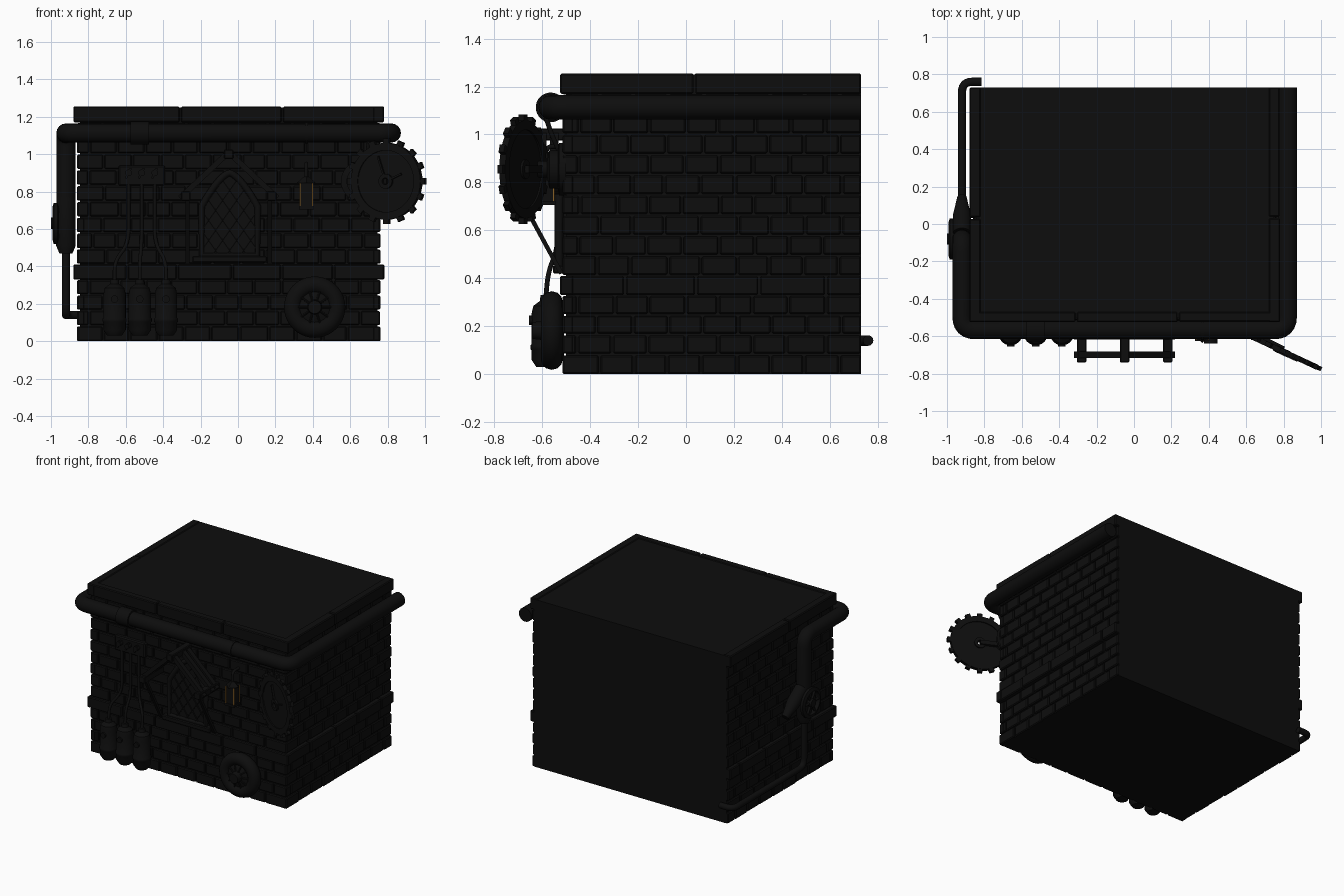
import bpy, bmesh, math, random
from mathutils import Vector, Matrix

if "Cube" in bpy.data.objects:
    bpy.data.objects.remove(bpy.data.objects["Cube"])
random.seed(4)

def material(name, col):
    m = bpy.data.materials.new(name)
    m.diffuse_color = (*col, 1)
    m.use_nodes = True
    m.node_tree.nodes["Principled BSDF"].inputs["Base Color"].default_value = m.diffuse_color
    return m
DARK = material("soot", (0.004, 0.004, 0.004))
GLOW = material("amber", (0.25, 0.12, 0.02))

def finish(name, bm, mat=DARK, smooth=False):
    bmesh.ops.recalc_face_normals(bm, faces=bm.faces)
    me = bpy.data.meshes.new(name)
    bm.to_mesh(me)
    bm.free()
    ob = bpy.data.objects.new(name, me)
    bpy.context.collection.objects.link(ob)
    me.materials.append(mat)
    if smooth:
        bpy.ops.object.select_all(action='DESELECT')
        ob.select_set(True)
        bpy.context.view_layer.objects.active = ob
        bpy.ops.object.shade_smooth_by_angle(angle=math.radians(40))
    return ob

def add_box(bm, x0, x1, y0, y1, z0, z1):
    m = Matrix.Translation(((x0+x1)/2, (y0+y1)/2, (z0+z1)/2)) @ Matrix.Diagonal((x1-x0, y1-y0, z1-z0, 1))
    bmesh.ops.create_cube(bm, size=1, matrix=m)

def bevel(bm, w):
    bmesh.ops.bevel(bm, geom=bm.edges[:], offset=w, segments=1, affect='EDGES')

def box(name, *b, bev=0, mat=DARK):
    bm = bmesh.new()
    add_box(bm, *b)
    if bev:
        bevel(bm, bev)
    return finish(name, bm, mat)

def orient(c, axis):
    return Matrix.Translation(c) @ Vector(axis).to_track_quat('Z', 'Y').to_matrix().to_4x4()

def beam(name, a, b, w, h):
    a, b = Vector(a), Vector(b)
    bm = bmesh.new()
    m = orient((a+b)/2, b-a) @ Matrix.Diagonal((w, h, (b-a).length, 1))
    bmesh.ops.create_cube(bm, size=1, matrix=m)
    return finish(name, bm)

def lathe(name, prof, c, axis=(0, 0, 1), steps=32, closed=False):
    """Turn a (radius, height) profile round an axis."""
    bm = bmesh.new()
    vs = [bm.verts.new((r, 0, h)) for r, h in prof]
    es = [bm.edges.new(p) for p in zip(vs, vs[1:] + (vs[:1] if closed else []))]
    bmesh.ops.spin(bm, geom=vs + es, cent=(0, 0, 0), axis=(0, 0, 1), angle=math.tau, steps=steps)
    bmesh.ops.remove_doubles(bm, verts=bm.verts, dist=1e-5)
    bm.transform(orient(c, axis))
    return finish(name, bm, smooth=True)

def tube(name, pts, r, fillet=0, closed=False, res=4):
    """Round pipe through the points, corners rounded by fillet."""
    P = [Vector(p) for p in pts]
    path = [P[0]]
    for a, b, c in zip(P, P[1:], P[2:]):
        if fillet:
            s = b + (a-b).normalized() * min(fillet, (a-b).length*.5)
            e = b + (c-b).normalized() * min(fillet, (c-b).length*.5)
            path += [s*(1-t)**2 + b*2*t*(1-t) + e*t*t for t in [i/6 for i in range(7)]]
        else:
            path.append(b)
    path.append(P[-1])
    cu = bpy.data.curves.new(name, 'CURVE')
    cu.dimensions = '3D'
    cu.bevel_depth, cu.bevel_resolution, cu.use_fill_caps = r, res, True
    sp = cu.splines.new('POLY')
    sp.points.add(len(path)-1)
    for q, p in zip(sp.points, path):
        q.co = (*p, 1)
    sp.use_cyclic_u = closed
    tmp = bpy.data.objects.new("tmp", cu)
    bpy.context.collection.objects.link(tmp)
    bpy.context.view_layer.update()
    me = bpy.data.meshes.new_from_object(tmp.evaluated_get(bpy.context.evaluated_depsgraph_get()))
    bpy.data.objects.remove(tmp)
    bm = bmesh.new()
    bm.from_mesh(me)
    return finish(name, bm, smooth=True)

# Wall core
box("wall_core", -.845, .745, -.50, .73, 0, 1.25)

# Brick courses on front and both sides, with wider stone bands
def course(bm, z0, z1, length, shift, out):
    g = .004
    for wall in ("front", "left", "right"):
        lo, hi = (-.86-out, .76+out) if wall == "front" else (-.515-out*.5, .73)
        cuts = [lo]
        p = lo + length*(.5 if shift else 1)
        while p < hi - length*.35:
            cuts.append(p + random.uniform(-.012, .012))
            p += length
        cuts.append(hi)
        for a, b in zip(cuts, cuts[1:]):
            a, b = a + (g if a > lo else 0), b - (g if b < hi else 0)
            o = out + random.uniform(-.004, .002)
            if wall == "front":
                add_box(bm, a, b, -.515-o*.5, -.47, z0+g, z1-g)
            elif wall == "left":
                add_box(bm, -.86-o, -.82, a, b, z0+g, z1-g)
            else:
                add_box(bm, .72, .76+o, a, b, z0+g, z1-g)
bm = bmesh.new()
for i in range(4):
    course(bm, i*.0825 - (.004 if i == 0 else 0), (i+1)*.0825, .145, i % 2, 0)
for i in range(9):
    course(bm, .41+i*.0845, .41+(i+1)*.0845, .145, i % 2, 0)
bevel(bm, .006)
finish("bricks", bm)
bm = bmesh.new()
course(bm, .326, .414, .28, 0, .02)
course(bm, 1.166, 1.259, .56, 0, .02)
bevel(bm, .006)
finish("stone_bands", bm)

# Gutter pipe round the top and down the left side
Y, Z = -.565, 1.113
tube("gutter_pipe", [(.82, .73, Z), (.82, Y, Z), (-.92, Y, Z), (-.92, -.08, Z), (-.92, -.08, .62)], .051, .07, res=6)
for x, w, r in ((-.525, .05, .062), (.365, .008, .056)):
    lathe("gutter_collar", [(0, -w), (r, -w), (r, w), (0, w)], (x, Y, Z), (1, 0, 0))

# Left valve: tapered body, angled spout, hand wheel, drain pipe
lathe("valve_body", [(0, -.16), (.035, -.16), (.052, -.12), (.052, .1), (.05, .16), (0, .16)], (-.92, -.08, .63))
lathe("valve_spout", [(0, 0), (.048, 0), (.048, .12), (.025, .24), (0, .24)], (-.92, -.05, .73), (0, .75, -.55))
lathe("valve_wheel", [(.085, -.018), (.11, -.01), (.11, .01), (.085, .018)], (-.975, -.08, .63), (1, 0, 0), closed=True)
lathe("valve_hub", [(0, -.04), (.03, -.04), (.03, .06), (0, .06)], (-.96, -.08, .63), (1, 0, 0))
for k in range(3):
    a = k*math.pi/3
    d = Vector((0, math.cos(a), math.sin(a)))*.095
    c = Vector((-.978, -.08, .63))
    tube("valve_spoke", [c-d, c+d], .009)
tube("drain_pipe", [(-.92, -.08, .5), (-.92, -.08, .14), (-.92, .76, .14), (-.815, .76, .14)], .022, .06)

# Arched lattice window
CX, W = -.045, .15
def arch(x):
    return .72 + .18*(1 - (abs(x)/W)**1.5)
xs = [-W + 2*W*i/16 for i in range(17)]
outline = [(CX-W, .46)] + [(CX+x, arch(x)) for x in xs] + [(CX+W, .46)]
bm = bmesh.new()
f = bm.faces.new([bm.verts.new((x, -.528, z)) for x, z in outline])
ext = bmesh.ops.extrude_face_region(bm, geom=[f])
bmesh.ops.translate(bm, vec=(0, .03, 0), verts=[v for v in ext['geom'] if isinstance(v, bmesh.types.BMVert)])
finish("window_pane", bm)
tube("window_frame", [(x, -.53, z) for x, z in outline], .018, closed=True)
for s in (-1, 1):
    for k in range(-8, 9):
        line = [(k*.075 + s*(t/80*.5 - .25)*.7, .45 + t/80*.5) for t in range(81)]
        line = [p for p in line if abs(p[0]) < W and .46 < p[1] < arch(p[0])]
        if len(line) > 3:
            tube("window_lattice", [(CX+x, -.531, z) for x, z in (line[0], line[-1])], .005, res=1)
box("window_sill", CX-.2, CX+.2, -.555, -.5, .42, .455, bev=.006)

# Timber gable over the window
for x, z in ((-.28, .775), (-.05, 1.0), (.18, .775)):
    box("canopy_purlin", x-.025, x+.025, -.74, -.5, z-.025, z+.025, bev=.005)
for s in (-1, 1):
    for y in (-.70, -.6, -.55):
        beam("canopy_rafter", (-.05, y, 1.01), (-.05+s*.26, y, .765), .035, .03)
    beam("canopy_brace", (-.05+s*.22, -.71, .77), (-.05+s*.22, -.52, .42), .022, .018)

# Three gas bottles with hoses to a tap panel
box("tap_panel", -.64, -.39, -.545, -.5, .83, .94, bev=.008)
for x, tx in ((-.66, -.585), (-.525, -.515), (-.385, -.445)):
    lathe("gas_bottle", [(0, .03), (.04, .03), (.06, .06), (.06, .1), (.064, .105), (.064, .12), (.06, .125),
          (.06, .25), (.052, .285), (.025, .305), (.022, .33), (0, .33)], (x, -.585, 0), steps=24)
    tube("hose", [(x, -.585, .32), (x, -.575, .43), (tx, -.535, .52), (tx, -.535, .9)], .01, .08)
    lathe("tap", [(0, 0), (.018, 0), (.018, .05), (0, .05)], (tx, -.53, .9), (0, -1, 0), 12)
    beam("tap_lever", (tx-.015, -.57, .87), (tx+.012, -.57, .925), .012, .012)
    lathe("bottle_valve", [(0, 0), (.02, 0), (.02, .02), (0, .02)], (x, -.635, .225), (0, -1, 0), 12)

# Hose reel at lower right
tor = [(.118+.046*math.cos(a), .05+.046*math.sin(a)) for a in [i*math.tau/12 for i in range(12)]]
C = Vector((.41, -.51, .182))
lathe("reel_tyre", tor, C, (0, -1, 0), 40, True)
lathe("reel_disc", [(0, 0), (.11, 0), (.11, .06), (.085, .075), (.04, .085), (.035, .13), (0, .13)], C, (0, -1, 0))
for k in range(10):
    a = k*math.tau/10
    d = Vector((math.cos(a), 0, math.sin(a)))
    tube("reel_spoke", [C + d*.03 + Vector((0, -.09, 0)), C + d*.1 + Vector((0, -.075, 0))], .006, res=2)

# Wall lantern
lx, ly = .365, -.585
box("lantern_body", lx-.032, lx+.032, ly-.032, ly+.032, .72, .845)
for sx in (-1, 1):
    for sy in (-1, 1):
        x, y = lx+sx*.033, ly+sy*.033
        box("lantern_post", x-.003, x+.003, y-.003, y+.003, .72, .845, mat=GLOW)
box("lantern_base", lx-.04, lx+.04, ly-.04, ly+.04, .705, .722)
lathe("lantern_cap", [(0, 0), (.052, 0), (.012, .035), (0, .035)], (lx, ly, .845), steps=4)
tube("lantern_arm", [(lx, ly, .87), (lx, ly, .95), (lx, -.5, .95)], .01, .03)

# Big angled gear sign at the right corner
G, T = Vector((.795, -.68, .855)), math.radians(-25)
n = Vector((math.sin(T), -math.cos(T), 0))
t = Vector((math.cos(T), math.sin(T), 0))
lathe("gear_rim", [(.165, -.014), (.205, -.014), (.205, .014), (.165, .014)], G, n, 48, True)
lathe("gear_plate", [(.018, -.006), (.17, -.006), (.17, .006), (.018, .006)], G, n, 48, True)
lathe("gear_hub", [(.018, -.016), (.04, -.016), (.04, .02), (.018, .02)], G, n, 24, True)
for k in range(16):
    a = k*math.tau/16
    d = t*math.cos(a) + Vector((0, 0, math.sin(a)))
    e = n.cross(d)
    m = Matrix((d, e, n)).transposed().to_4x4()
    m.translation = G + d*.21
    bm = bmesh.new()
    bmesh.ops.create_cube(bm, size=1, matrix=m @ Matrix.Diagonal((.036, .034, .024, 1)))
    finish("gear_tooth", bm)
for a, l in ((1.9, .14), (.4, .1)):
    d = t*math.cos(a) + Vector((0, 0, math.sin(a)))
    beam("gear_pointer", G + d*.03 + n*.012, G + d*l + n*.012, .014, .01)

# Gear mount and hanging chain
lathe("gear_mount", [(0, 0), (.11, 0), (.11, .03), (.08, .035), (.08, .07), (.035, .08), (.035, .12), (0, .12)],
      (.66, -.5, .855), (0, -1, 0))
beam("gear_arm", (.66, -.60, .855), tuple(G - n*.012), .03, .03)
tube("gear_stay", [(.70, -.585, 1.07), (.69, -.56, 1.0), (.67, -.53, .93)], .01)
